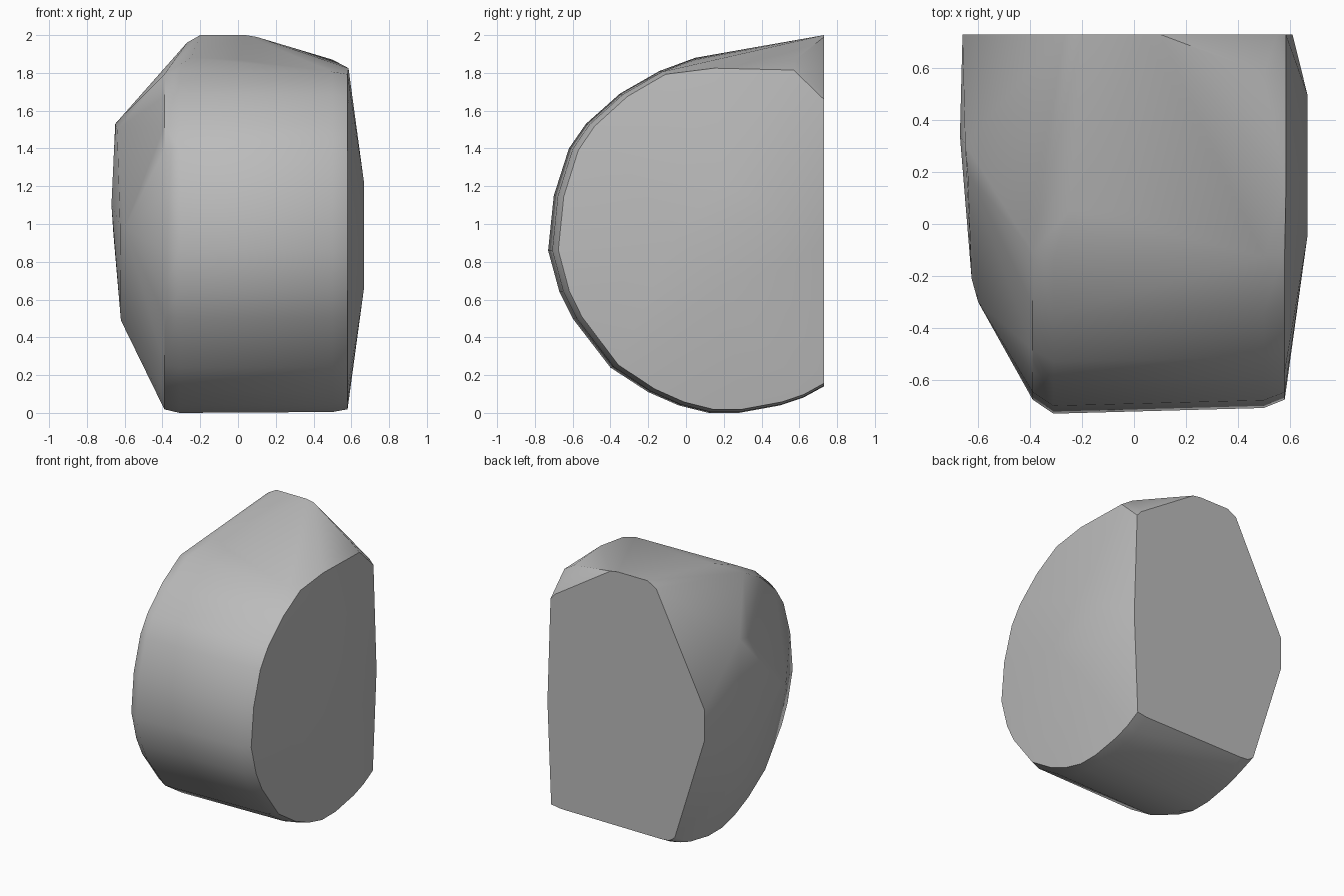
import bpy
import bmesh
import math
from mathutils import Vector

default_cube = bpy.data.objects.get("Cube")
if default_cube:
    bpy.data.objects.remove(default_cube, do_unlink=True)

BACK = 0.73      # plane where the boulder is cut flat
MIDDLE = 0.95    # height about which the rings shrink


def make_material(name, colour):
    material = bpy.data.materials.new(name)
    material.use_nodes = True
    material.diffuse_color = colour
    shader = next(n for n in material.node_tree.nodes if n.type == "BSDF_PRINCIPLED")
    shader.inputs["Base Color"].default_value = colour
    shader.inputs["Roughness"].default_value = 0.8
    return material


def ring(profile, x, depth_scale, height_scale):
    """Place the rounded side profile at x, shrunk towards the flat back."""
    return [
        Vector((x, BACK + (y - BACK) * depth_scale, MIDDLE + (z - MIDDLE) * height_scale))
        for y, z in profile
    ]


def build_hull(name, points, material):
    """Wrap the points in a closed convex skin and shade it."""
    bm = bmesh.new()
    for point in points:
        bm.verts.new(point)
    result = bmesh.ops.convex_hull(bm, input=bm.verts[:])
    unused = {g for key in ("geom_interior", "geom_unused") for g in result[key]
              if isinstance(g, bmesh.types.BMVert)}
    bmesh.ops.delete(bm, geom=list(unused), context="VERTS")
    bmesh.ops.dissolve_limit(bm, angle_limit=math.radians(1),
                             verts=bm.verts[:], edges=bm.edges[:])
    bmesh.ops.recalc_face_normals(bm, faces=bm.faces[:])
    mesh = bpy.data.meshes.new(name)
    bm.to_mesh(mesh)
    bm.free()
    mesh.materials.append(material)
    obj = bpy.data.objects.new(name, mesh)
    bpy.context.collection.objects.link(obj)
    bpy.ops.object.select_all(action="DESELECT")
    obj.select_set(True)
    bpy.context.view_layer.objects.active = obj
    bpy.ops.object.shade_smooth_by_angle(angle=math.radians(35))
    return obj


# Rounded front band, from the bottom of the back round to the top
band_profile = [
    (BACK, 0.14), (0.62, 0.08), (0.5, 0.04), (0.28, 0), (0.12, 0),
    (-0.04, 0.04), (-0.2, 0.11), (-0.4, 0.24), (-0.6, 0.5), (-0.67, 0.64),
    (-0.73, 0.86), (-0.7, 1.15), (-0.62, 1.4), (-0.53, 1.53),
    (-0.35, 1.69), (-0.14, 1.81),
]
points = ring(band_profile, -0.31, 1, 1)
points += ring(band_profile, 0.5, 0.985, 0.995)
points += ring(band_profile, 0.58, 0.963, 0.98)
points += ring(band_profile, -0.39, 0.963, 0.98)

# Left side: upper rim and shallow dome
left_rim = [(0.15, 1.825), (0.57, 1.815), (BACK, 1.66)]
points += [Vector((0.585, y, z)) for y, z in left_rim]
left_dome = [(-0.05, 0.95), (0.2, 1.22), (0.2, 0.66), (0.5, 1.05), (0.48, 0.75)]
points += [Vector((0.667, y, z)) for y, z in left_dome]

# Right side: slanted bulge
points += [Vector(p) for p in (
    (-0.65, 0.31, 1.53), (-0.64, 0.2, 1.5), (-0.67, 0.34, 1.1),
    (-0.6, -0.3, 0.98), (-0.625, -0.21, 1), (-0.62, 0.3, 0.49),
)]

# Sloping crown
points += [Vector(p) for p in (
    (-0.25, 0.05, 1.88), (0, 0.05, 1.87), (0.5, 0.58, 1.87),
)]

# Outline of the flat back
back_outline = [
    (0.55, 1.7), (0.1, 1.99), (0.04, 2), (-0.2, 2), (-0.27, 1.96),
    (-0.66, 1.18), (-0.66, 0.95), (-0.42, 0.18), (-0.37, 0.145),
    (0.57, 0.18), (0.61, 0.9),
]
points += [Vector((x, BACK, z)) for x, z in back_outline]

stone_grey = make_material("stone grey", (0.5, 0.5, 0.5, 1))
build_hull("boulder", points, stone_grey)
